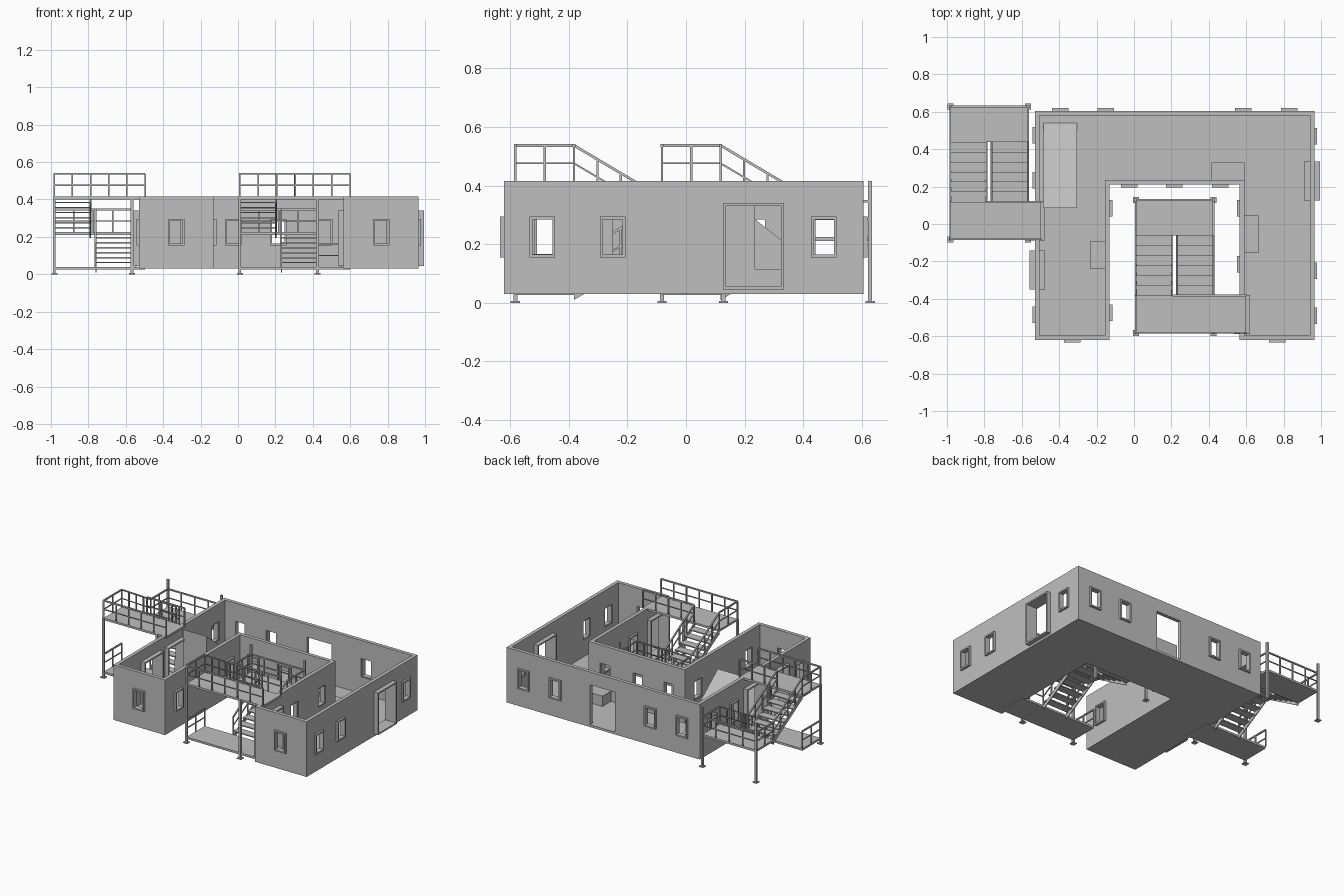
import bpy, bmesh
from mathutils import Vector

cube = bpy.data.objects.get("Cube")
if cube:
    bpy.data.objects.remove(cube)


def material(name, rgb):
    m = bpy.data.materials.new(name)
    m.use_nodes = True
    m.diffuse_color = (*rgb, 1)
    m.node_tree.nodes["Principled BSDF"].inputs["Base Color"].default_value = (*rgb, 1)
    return m


grey = material("plain_grey", (0.52, 0.52, 0.52))


def finish(bm, name):
    bmesh.ops.recalc_face_normals(bm, faces=bm.faces)
    mesh = bpy.data.meshes.new(name)
    bm.to_mesh(mesh)
    bm.free()
    mesh.materials.append(grey)
    ob = bpy.data.objects.new(name, mesh)
    bpy.context.collection.objects.link(ob)
    return ob


def prism(bm, outline, sweep):
    """Extrude a flat outline along a vector."""
    face = bm.faces.new([bm.verts.new(p) for p in outline])
    out = bmesh.ops.extrude_face_region(bm, geom=[face])
    moved = [v for v in out["geom"] if isinstance(v, bmesh.types.BMVert)]
    bmesh.ops.translate(bm, verts=moved, vec=sweep)


def box(bm, lo, hi):
    x0, x1 = sorted((lo[0], hi[0]))
    y0, y1 = sorted((lo[1], hi[1]))
    z0, z1 = sorted((lo[2], hi[2]))
    prism(bm, [(x0, y0, z0), (x1, y0, z0), (x1, y1, z0), (x0, y1, z0)], (0, 0, z1 - z0))


def bar(bm, a, b, t):
    """Square bar between two points."""
    a, b = Vector(a), Vector(b)
    d = b - a
    side = d.cross((0, 0, 1))
    side = side.normalized() if side.length > 1e-5 else Vector((1, 0, 0))
    up = side.cross(d).normalized()
    ring = [a + (side * i + up * j) * t / 2 for i, j in ((-1, -1), (1, -1), (1, 1), (-1, 1))]
    prism(bm, ring, d)


# U-shaped shell: solid block, hollowed, then cut by openings
BASE, FLOOR, TOP, WALL = 0.03, 0.043, 0.415, 0.025
XL, XR, YF, YB = -0.53, 0.965, -0.62, 0.605
CL, CR, CB = -0.13, 0.565, 0.21


def u_block(name, t, z0, z1):
    bm = bmesh.new()
    pts = [(XL + t, YF + t), (CL - t, YF + t), (CL - t, CB + t), (CR + t, CB + t),
           (CR + t, YF + t), (XR - t, YF + t), (XR - t, YB - t), (XL + t, YB - t)]
    prism(bm, [(x, y, z0) for x, y in pts], (0, 0, z1 - z0))
    return finish(bm, name)


# Walls by outer face: axis of the normal, position, outward sign
WALLS = {"front": (1, YF, -1), "back": (1, YB, 1), "left": (0, XL, -1), "right": (0, XR, 1),
         "court_left": (0, CL, 1), "court_right": (0, CR, -1), "court_back": (1, CB, -1)}
WINDOWS = {"front": (-0.33, 0.765), "back": (-0.395, -0.15, 0.585, 0.83),
           "left": (-0.485, 0.235, 0.475), "right": (-0.49, -0.25, 0.47),
           "court_left": (-0.475, 0.085), "court_right": (-0.215, 0.085),
           "court_back": (-0.025, 0.215, 0.46)}
DOORS = {"left": (-0.245, 0.017), "right": (0.23,), "court_right": (-0.483,)}


def wall_box(bm, wall, c0, c1, z0, z1, d0, d1):
    """Box in wall terms: span along the wall, height, depth outward."""
    axis, pos, sign = WALLS[wall]
    lo, hi = (pos + sign * d0, c0, z0), (pos + sign * d1, c1, z1)
    if axis == 1:
        lo, hi = (c0, lo[0], z0), (c1, hi[0], z1)
    box(bm, lo, hi)


def frame(bm, wall, c, w, z0, z1, d0, d1, t):
    a, b = c - w / 2, c + w / 2
    wall_box(bm, wall, a, a + t, z0, z1, d0, d1)
    wall_box(bm, wall, b - t, b, z0, z1, d0, d1)
    wall_box(bm, wall, a + t, b - t, z0, z0 + t, d0, d1)
    wall_box(bm, wall, a + t, b - t, z1 - t, z1, d0, d1)


cuts = bmesh.new()
window_bm, door_bm = bmesh.new(), bmesh.new()
for wall, places in WINDOWS.items():
    for c in places:
        frame(window_bm, wall, c, 0.088, 0.155, 0.295, -0.02, 0.014, 0.01)
        wall_box(cuts, wall, c - 0.04, c + 0.04, 0.159, 0.291, -0.06, 0.04)
for wall, places in DOORS.items():
    for c in places:
        frame(door_bm, wall, c, 0.208, 0.045, 0.34, -0.055, 0.03, 0.01)
        wall_box(cuts, wall, c - 0.1, c + 0.1, 0.049, 0.336, -0.06, 0.04)
wall_box(cuts, "back", 0.127, 0.318, 0.046, 0.325, -0.06, 0.04)
finish(window_bm, "window_frames")
finish(door_bm, "door_frames")

shell = u_block("building_shell", 0, BASE, TOP)
cutters = [u_block("hollow_cutter", WALL, FLOOR, TOP + 0.1), finish(cuts, "opening_cutter")]
for cutter in cutters:
    cutter.hide_render = True
    mod = shell.modifiers.new("cut", "BOOLEAN")
    mod.operation, mod.solver, mod.object = "DIFFERENCE", "EXACT", cutter
graph = bpy.context.evaluated_depsgraph_get()
solid = bpy.data.meshes.new_from_object(shell.evaluated_get(graph))
shell.modifiers.clear()
shell.data = solid
for cutter in cutters:
    bpy.data.objects.remove(cutter)

# Indoor ramp and low benches
bm = bmesh.new()
prism(bm, [(-0.485, 0.085, FLOOR), (-0.485, 0.54, FLOOR), (-0.485, 0.085, 0.405)], (0.18, 0, 0))
finish(bm, "indoor_ramp")
bm = bmesh.new()
for x0, x1, y0, y1 in ((0.415, 0.59, 0.235, 0.33), (-0.235, -0.155, -0.24, -0.09),
                       (0.59, 0.665, -0.155, 0.045)):
    box(bm, (x0, y0, FLOOR), (x1, y1, 0.115))
finish(bm, "benches")

# Outdoor stairs with a turn
LOW, MID, HIGH, RAIL = 0.04, 0.225, 0.415, 0.122
WIDE, DEEP, TURN, FAR, FLIGHT = 0.415, 0.2, 0.52, 0.71, 0.195


def railing(bm, *pts):
    for a, b in zip(pts, pts[1:]):
        a, b = Vector(a), Vector(b)
        for h, t in ((RAIL, 0.009), (RAIL / 2, 0.006)):
            bar(bm, a + Vector((0, 0, h)), b + Vector((0, 0, h)), t)
        n = max(1, round((b - a).length / 0.1))
        for i in range(n + 1):
            p = a.lerp(b, i / n)
            bar(bm, p, p + Vector((0, 0, RAIL)), 0.008)


def flight(bm, x, y0, z0, y1, z1, steps=6):
    for i in range(steps):
        f = (i + 0.5) / steps
        y, z = y0 + (y1 - y0) * f, z0 + (z1 - z0) * (i + 1) / (steps + 1)
        box(bm, (x, y - 0.028, z - 0.007), (x + FLIGHT, y + 0.028, z))
    for sx in (x, x + FLIGHT - 0.006):
        prism(bm, [(sx, y0, z0), (sx, y1, z1), (sx, y1, z1 - 0.03), (sx, y0, z0 - 0.03)],
              (0.006, 0, 0))


def staircase(name, ox, oy, reach):
    lower_x = WIDE - FLIGHT
    steps, rails, posts = bmesh.new(), bmesh.new(), bmesh.new()
    for z in (LOW, HIGH):
        box(steps, (0, 0, z - 0.014), (reach, DEEP, z))
    box(steps, (0, TURN, MID - 0.014), (WIDE, FAR, MID))
    flight(steps, 0, DEEP, HIGH, TURN, MID)
    flight(steps, lower_x, DEEP, LOW, TURN, MID)
    # upper platform, middle landing, lower platform, then flight sides
    railing(rails, (reach, 0, HIGH), (0, 0, HIGH), (0, DEEP, HIGH), (0, TURN, MID),
            (0, FAR, MID), (WIDE, FAR, MID), (WIDE, TURN, MID), (WIDE, DEEP, LOW),
            (reach - 0.05, DEEP, LOW))
    railing(rails, (reach, DEEP, HIGH), (FLIGHT, DEEP, HIGH), (FLIGHT, TURN, MID))
    railing(rails, (lower_x, TURN, MID), (lower_x, DEEP, LOW))
    railing(rails, (0, 0, LOW), (0, DEEP, LOW))
    for x in (0, WIDE):
        for y in (0, FAR):
            bar(posts, (x, y, 0), (x, y, HIGH), 0.014)
            box(posts, (x - 0.016, y - 0.016, 0), (x + 0.016, y + 0.016, 0.006))
    for bm, part in ((steps, "steps"), (rails, "railings"), (posts, "posts")):
        ob = finish(bm, name + "_" + part)
        ob.location = (ox, oy, 0)


staircase("side_stair", -0.982, -0.082, 0.485)
staircase("courtyard_stair", 0.01, -0.582, 0.59)
